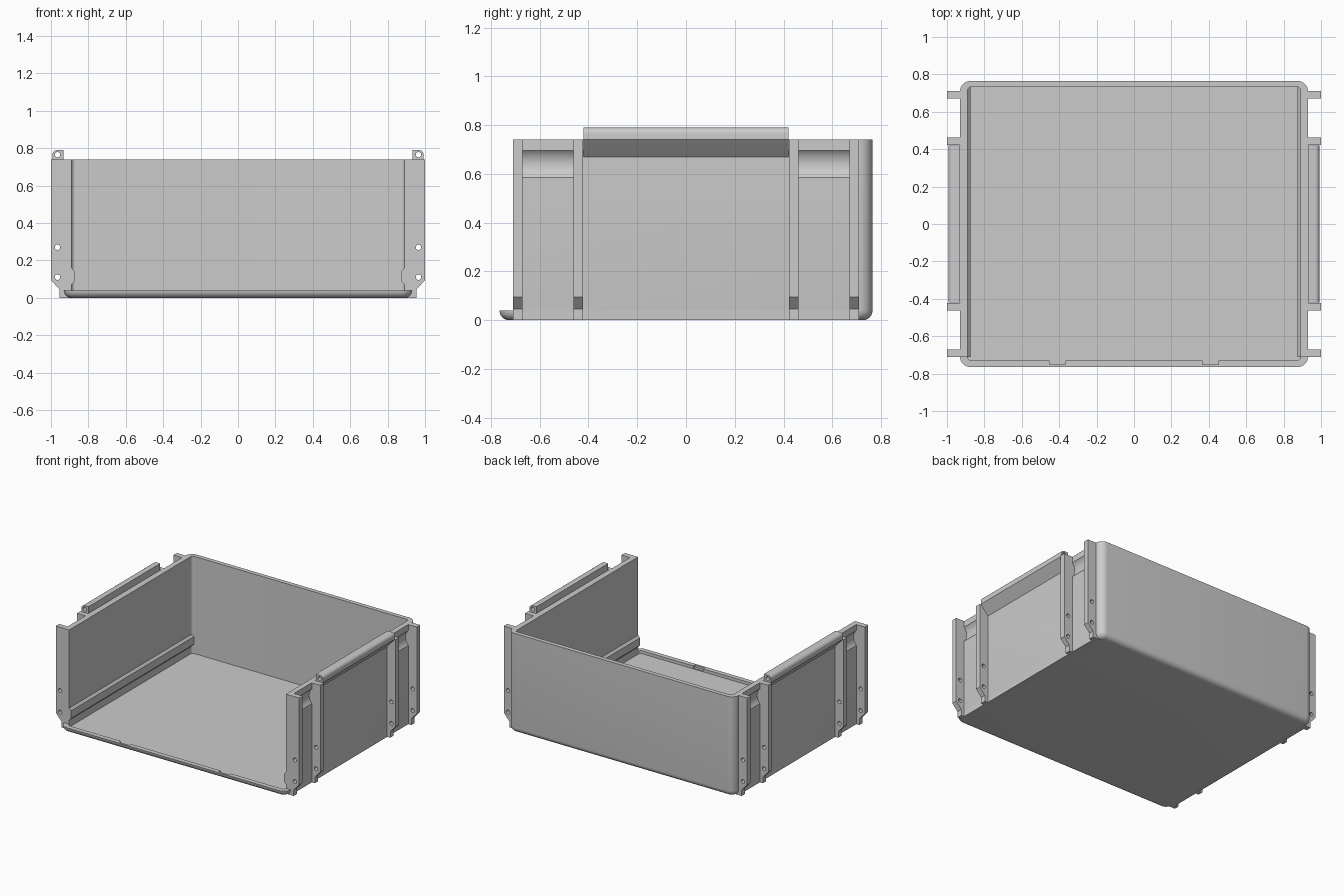
import bpy, bmesh, math

if "Cube" in bpy.data.objects:
    bpy.data.objects.remove(bpy.data.objects["Cube"], do_unlink=True)

grey = bpy.data.materials.new("plain grey")
grey.use_nodes = True
grey.diffuse_color = (0.6, 0.6, 0.6, 1)
grey.node_tree.nodes["Principled BSDF"].inputs["Base Color"].default_value = (0.6, 0.6, 0.6, 1)


def finish(name, bm):
    bmesh.ops.recalc_face_normals(bm, faces=bm.faces)
    mesh = bpy.data.meshes.new(name)
    bm.to_mesh(mesh)
    bm.free()
    mesh.materials.append(grey)
    ob = bpy.data.objects.new(name, mesh)
    bpy.context.collection.objects.link(ob)
    return ob


def loft(name, rings):
    """Closed solid through equal-sized rings of points."""
    bm = bmesh.new()
    rows = [[bm.verts.new(p) for p in ring] for ring in rings]
    n = len(rows[0])
    for a, b in zip(rows, rows[1:]):
        for i in range(n):
            bm.faces.new((a[i], a[(i + 1) % n], b[(i + 1) % n], b[i]))
    bm.faces.new(rows[0])
    bm.faces.new(rows[-1])
    return finish(name, bm)


def along_y(name, profile, y0, y1, side=1):
    return loft(name, [[(side * x, y, z) for x, z in profile] for y in (y0, y1)])


def box(name, x0, x1, y0, y1, z0, z1, side=1):
    return along_y(name, [(x0, z0), (x1, z0), (x1, z1), (x0, z1)], y0, y1, side)


def arc(cx, cz, r, a0, a1, steps):
    angles = [math.radians(a0 + (a1 - a0) * i / steps) for i in range(steps + 1)]
    return [(cx + r * math.cos(a), cz + r * math.sin(a)) for a in angles]


def rounded_ring(hx, hy, r, z):
    pts = []
    for k, (sx, sy) in enumerate([(1, 1), (-1, 1), (-1, -1), (1, -1)]):
        pts += arc(sx * (hx - r), sy * (hy - r), r, 90 * k, 90 * k + 90, 8)
    return [(x, y, z) for x, y in pts]


def cut(ob, cutters):
    for c in cutters:
        c.hide_render = True
        mod = ob.modifiers.new("cut", "BOOLEAN")
        mod.operation, mod.solver, mod.object = "DIFFERENCE", "EXACT", c
        bpy.context.view_layer.objects.active = ob
        bpy.ops.object.modifier_apply(modifier=mod.name)


def smooth(ob):
    bpy.ops.object.select_all(action="DESELECT")
    ob.select_set(True)
    bpy.context.view_layer.objects.active = ob
    bpy.ops.object.shade_smooth_by_angle(angle=math.radians(30))


HX, HY, TOP, R = 0.93, 0.765, 0.74, 0.04
parts, cutters = [], []

# Open-fronted tray with a rounded lower edge
rings = []
for i in range(7):
    a = math.radians(15 * i)
    inset = R * (1 - math.sin(a))
    rings.append(rounded_ring(HX - inset, HY - inset, 0.056 - inset, R * (1 - math.cos(a))))
rings.append(rounded_ring(HX, HY, 0.056, TOP))
tray = loft("tray", rings)
parts.append(tray)

# Hollow, front opening and two latch notches in the lip
hollow = loft("hollow_cutter", [
    [(x, y + 0.0015, z) for x, y, z in rounded_ring(0.89, 0.7315, 0.02, h)] for h in (0.018, 1)])
tray_cuts = [hollow, box("front_cutter", -1.1, 1.1, -1, -0.71, R, 1)]
for x in (-0.41, 0.41):
    tray_cuts.append(box("notch_cutter", x - 0.043, x + 0.043, -0.75, -0.72, 0.025, 0.1))

# Finger grooves near the top of the side walls
half, depth = 0.055, 0.022
radius = (half ** 2 + depth ** 2) / (2 * depth)
for side in (1, -1):
    for y0, y1 in ((-0.67, -0.462), (0.462, 0.67)):
        groove = [(x, z) for x, z in arc(HX - depth + radius, 0.64, radius, 0, 360, 64)]
        tray_cuts.append(along_y("groove_cutter", groove, y0, y1, side))
cut(tray, tray_cuts)
cutters += tray_cuts

rib_profile = [(0.925, 0), (0.955, 0), (0.955, 0.045), (1, 0.095), (1, TOP), (0.925, TOP)]
rail_profile = [(0.895, 0.07), (0.89, 0.07), (0.875, 0.087), (0.875, 0.143), (0.89, 0.16), (0.895, 0.16)]
hinge_profile = [(0.925, 0.665), (0.93, 0.67), (0.992, TOP)]
hinge_profile += arc(0.967, 0.765, 0.025, 0, 90, 6) + [(0.934, 0.79), (0.934, TOP), (0.925, TOP)]

for side, label in ((1, "left"), (-1, "right")):
    # Square lower edge and inner guide rail
    parts.append(box(label + "_sill", 0.89, HX, -0.71, 0.71, 0, R, side))
    parts.append(along_y(label + "_rail", rail_profile, -0.71, 0.735, side))

    # Pin holes through ribs and hinge
    holes = [along_y("hole_cutter", arc(0.965, z, 0.0145, 0, 345, 23), -1, 1, side)
             for z in (0.11, 0.27)]
    pin = along_y("pin_cutter", arc(0.965, 0.765, 0.0145, 0, 345, 23), -1, 1, side)
    cutters += holes + [pin]

    # Vertical ribs
    for i, (y0, y1) in enumerate([(-0.71, -0.67), (-0.462, -0.423), (0.423, 0.462), (0.67, 0.71)]):
        rib = along_y(f"{label}_rib_{i + 1}", rib_profile, y0, y1, side)
        cut(rib, holes)
        parts.append(rib)

    # Hinge barrel along the top edge
    hinge = along_y(label + "_hinge", hinge_profile, -0.421, 0.421, side)
    cut(hinge, [pin])
    parts.append(hinge)

for c in cutters:
    bpy.data.objects.remove(c, do_unlink=True)
for ob in parts:
    smooth(ob)
